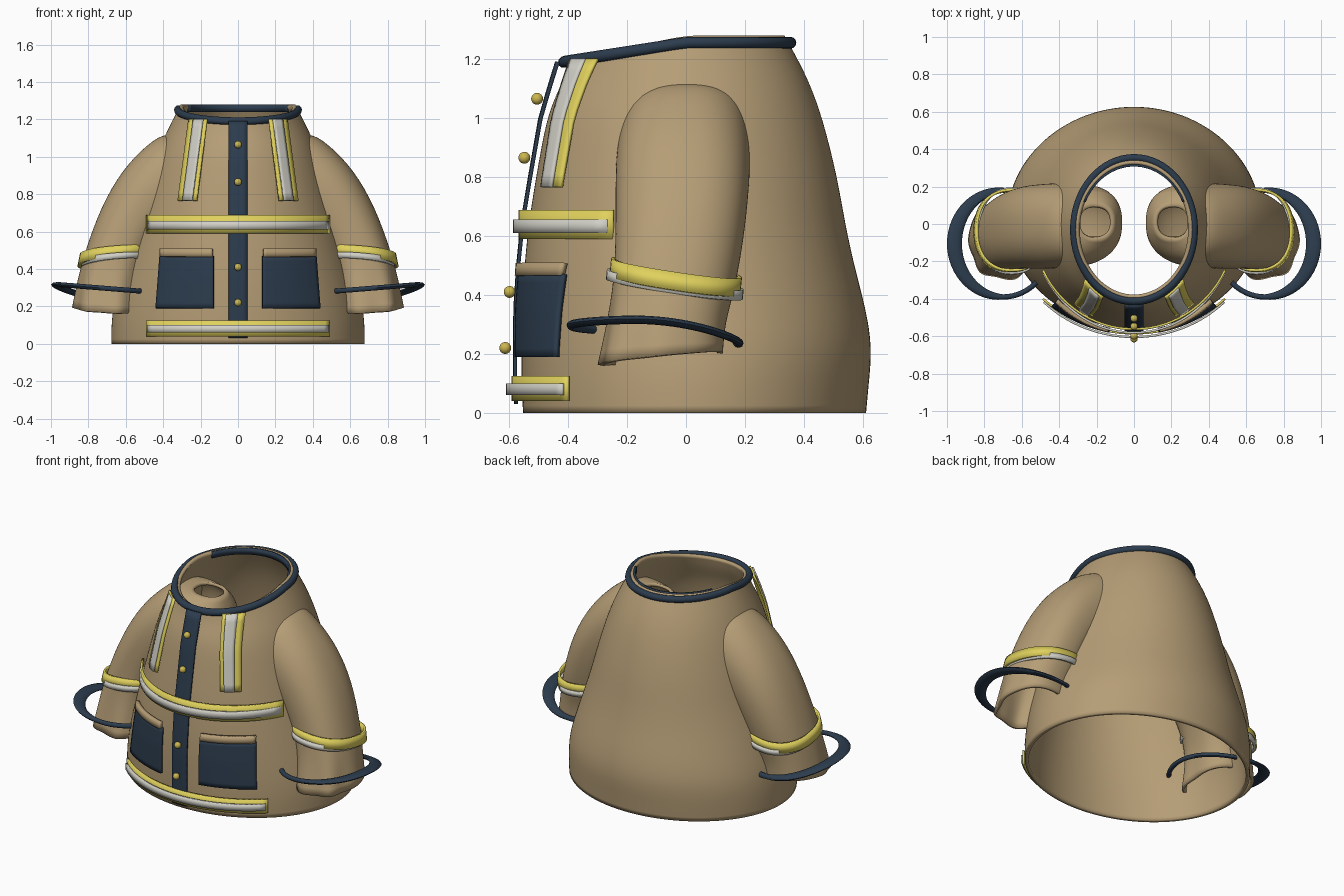
import bpy, bmesh
from math import sin, cos, pi, radians, sqrt, copysign
from mathutils import Vector

cube = bpy.data.objects.get("Cube")
if cube:
    bpy.data.objects.remove(cube, do_unlink=True)


def material(name, rgb):
    m = bpy.data.materials.new(name)
    m.use_nodes = True
    m.diffuse_color = (*rgb, 1)
    bsdf = next(n for n in m.node_tree.nodes if n.type == 'BSDF_PRINCIPLED')
    bsdf.inputs["Base Color"].default_value = (*rgb, 1)
    return m


TAN = material("tan cloth", (.465, .34, .182))
NAVY = material("navy trim", (.025, .045, .075))
YELLOW = material("yellow tape", (.75, .64, .11))
SILVER = material("silver tape", (.64, .63, .57))
GOLD = material("gold button", (.60, .47, .08))


def loft(name, rings, mat, around=True, along=False, thick=0, offset=-1, mirror=False, smooth=0):
    """Skin a list of equal point rings into one object."""
    bm = bmesh.new()
    rows = [[bm.verts.new(p) for p in ring] for ring in rings]
    n, m = len(rows), len(rows[0])
    for i in range(n if along else n - 1):
        a, b = rows[i], rows[(i + 1) % n]
        for j in range(m if around else m - 1):
            k = (j + 1) % m
            bm.faces.new((a[j], a[k], b[k], b[j]))
    bmesh.ops.recalc_face_normals(bm, faces=bm.faces)
    me = bpy.data.meshes.new(name)
    bm.to_mesh(me)
    bm.free()
    me.materials.append(mat)
    ob = bpy.data.objects.new(name, me)
    bpy.context.collection.objects.link(ob)
    if smooth:
        mod = ob.modifiers.new("smooth", 'SUBSURF')
        mod.levels = mod.render_levels = smooth
    if thick:
        mod = ob.modifiers.new("cloth", 'SOLIDIFY')
        mod.thickness, mod.offset = thick, offset
    if mirror:
        ob.modifiers.new("both sides", 'MIRROR')
    bpy.ops.object.select_all(action='DESELECT')
    ob.select_set(True)
    bpy.context.view_layer.objects.active = ob
    bpy.ops.object.shade_smooth_by_angle(angle=radians(40))
    return ob


# Coat body: height, half width, front y, back y
PROFILE = [(0, .68, -.555, .613), (.1, .68, -.56, .622), (.22, .667, -.56, .634),
           (.35, .63, -.56, .613), (.5, .585, -.55, .572), (.65, .54, -.535, .54),
           (.8, .5, -.51, .515), (1, .44, -.475, .465), (1.12, .39, -.44, .42),
           (1.2, .35, -.415, .38), (1.28, .31, -.4, .335)]


def section(z):
    for a, b in zip(PROFILE, PROFILE[1:]):
        if z <= b[0]:
            break
    t = (z - a[0]) / (b[0] - a[0])
    rx, front, back = (a[i] + (b[i] - a[i]) * t for i in (1, 2, 3))
    return rx, (back - front) / 2, (back + front) / 2


def body_ring(z, n=40):
    rx, ry, c = section(z)
    ring = []
    for i in range(n):
        a = 2 * pi * i / n
        y = c + ry * sin(a)
        drop = .3 * max(0, -y) / .4
        ring.append((rx * cos(a), y, z if z <= 1 else 1 + (z - 1) * (1 - drop)))
    return ring


loft("coat_body", [body_ring(p[0]) for p in PROFILE], TAN, thick=.022, smooth=2)


def front_patch(name, corners, off, mat, thick=.012, mirror=False, nu=20, nv=10, level=None):
    """Sheet following the coat front; corners are (x, z): bottom pair, top pair.
    A level makes the sheet stand upright, shaped by the coat at that height."""
    bl, br, tl, tr = (Vector(c) for c in corners)
    rows = []
    for j in range(nv + 1):
        row = []
        for i in range(nu + 1):
            p = bl.lerp(br, i / nu).lerp(tl.lerp(tr, i / nu), j / nv)
            rx, ry, c = section(level or p.y)
            row.append((p.x, c - (ry + off) * sqrt(1 - (p.x / rx) ** 2), p.y))
        rows.append(row)
    return loft(name, rows, mat, around=False, thick=thick, offset=0, mirror=mirror)


def box(x0, x1, z0, z1):
    return (x0, z0), (x1, z0), (x0, z1), (x1, z1)


# Front placket and buttons
front_patch("placket", box(-.05, .05, .03, 1.19), .02, NAVY, nu=4, nv=24)
for i, (y, z) in enumerate([(-.505, 1.065), (-.548, .865), (-.598, .41), (-.613, .22)]):
    bpy.ops.mesh.primitive_uv_sphere_add(segments=20, ring_count=12, radius=.02, location=(0, y, z))
    button = bpy.context.object
    button.name = f"button_{i + 1}"
    button.data.materials.append(GOLD)
    bpy.ops.object.shade_smooth()

# Reflective bands around the chest and hem
for name, level, wide, narrow in (("chest_band", .64, (.59, .688), (.61, .656)),
                                  ("hem_band", .08, (.04, .125), (.06, .1))):
    front_patch(name + "_yellow", box(-.487, .487, *wide), .026, YELLOW, nu=40, nv=2, level=level)
    front_patch(name + "_silver", box(-.482, .482, *narrow), .045, SILVER, nu=40, nv=2, level=level)

# Reflective strips hanging from the shoulders
front_patch("shoulder_strip_yellow", ((.22, .765), (.32, .765), (.165, 1.2), (.262, 1.2)),
            .027, YELLOW, mirror=True, nu=6)
front_patch("shoulder_strip_silver", ((.245, .765), (.295, .765), (.187, 1.2), (.237, 1.2)),
            .042, SILVER, mirror=True, nu=4)

# Patch pockets with flaps
front_patch("pocket", ((.13, .19), (.437, .19), (.13, .47), (.415, .47)), .025, NAVY, .016, True)
front_patch("pocket_flap", box(.137, .412, .465, .508), .034, TAN, .022, True, nv=2)


# Collar piping, dipping toward the front
def collar_ring(a):
    ring = []
    for k in range(12):
        b = 2 * pi * k / 12
        r = .02 * cos(b)
        y = -.03 + (.384 + r) * sin(a)
        ring.append(((.322 + r) * cos(a), y, 1.255 + .155 * min(0, y) + .02 * sin(b)))
    return ring


loft("collar_piping", [collar_ring(2 * pi * i / 64) for i in range(64)], NAVY, along=True)

# Dark lining inside the back of the neck
arc = [radians(25 + 130 * i / 32) for i in range(33)]
loft("neck_lining", [[(.291 * cos(a), -.023 + .336 * sin(a), z) for a in arc] for z in (1.24, 1.279)],
     NAVY, around=False, thick=.012, offset=0)


# Sleeves: centre, half width, half depth, roll in degrees, front-back tilt, fold depth
SLEEVE = [((.2, .01, 1.10), .088, .088, 4, 0, 0),
          ((.195, .01, 1.04), .17, .175, 27, 0, 0),
          ((.25, -.003, .962), .225, .218, 44, 0, 0),
          ((.36, -.008, .88), .222, .228, 50, 0, 0),
          ((.47, -.012, .8), .198, .228, 42, 0, 0),
          ((.575, -.017, .65), .18, .222, 30, 0, 0),
          ((.652, -.037, .45), .172, .205, 16, -.15, 0),
          ((.682, -.065, .32), .175, .198, 8, -.05, .004),
          ((.695, -.085, .185), .186, .211, 3, .09, .009)]


def sleeve_point(c, rx, ry, roll, tilt, a, fold=0):
    """Point on a slightly squared oval ring of the sleeve."""
    f = 1 + fold / rx * cos(7 * a) * (sin(a) < .3)
    u = rx * f * copysign(abs(cos(a)) ** .87, cos(a))
    v = ry * f * copysign(abs(sin(a)) ** .87, sin(a))
    r = radians(roll)
    return Vector((c[0] + u * cos(r), c[1] + v, c[2] + u * sin(r) + tilt * v))


loft("sleeves", [[sleeve_point(c, rx, ry, roll, tilt, 2 * pi * i / 36, fold) for i in range(36)]
                 for c, rx, ry, roll, tilt, fold in SLEEVE], TAN, thick=.018, mirror=True, smooth=2)


# Sleeve tape wrapping each cuff
def sleeve_band(name, centre, rx, ry, height, mat):
    axis = Vector((-.2, .1, 1)).normalized() * height / 2
    rows = []
    for i in range(48):
        p = sleeve_point(centre, rx, ry, -5, -.15, 2 * pi * i / 48)
        rows.append((p - axis, p + axis))
    loft(name, rows, mat, around=False, along=True, thick=.014, offset=0, mirror=True)


sleeve_band("sleeve_band_yellow", (.657, -.035, .462), .189, .215, .062, YELLOW)
sleeve_band("sleeve_band_silver", (.655, -.038, .436), .178, .225, .034, SILVER)


# Loose hoop of piping around each cuff, widest on the outside
def hoop_ring(a):
    w = .014 + .026 * max(0, cos(a))
    ring = []
    for k in range(10):
        b = 2 * pi * k / 10
        r = w * cos(b)
        x, y = .7 + (.26 + r) * cos(a), -.105 + (.285 + r) * sin(a)
        z = .32 - .4 * max(0, y + .2) ** 2 - .08 * (1 - x)
        ring.append((x, y, z + .014 * sin(b)))
    return ring


loft("cuff_piping", [hoop_ring(2 * pi * i / 64) for i in range(64)], NAVY, along=True, mirror=True)
